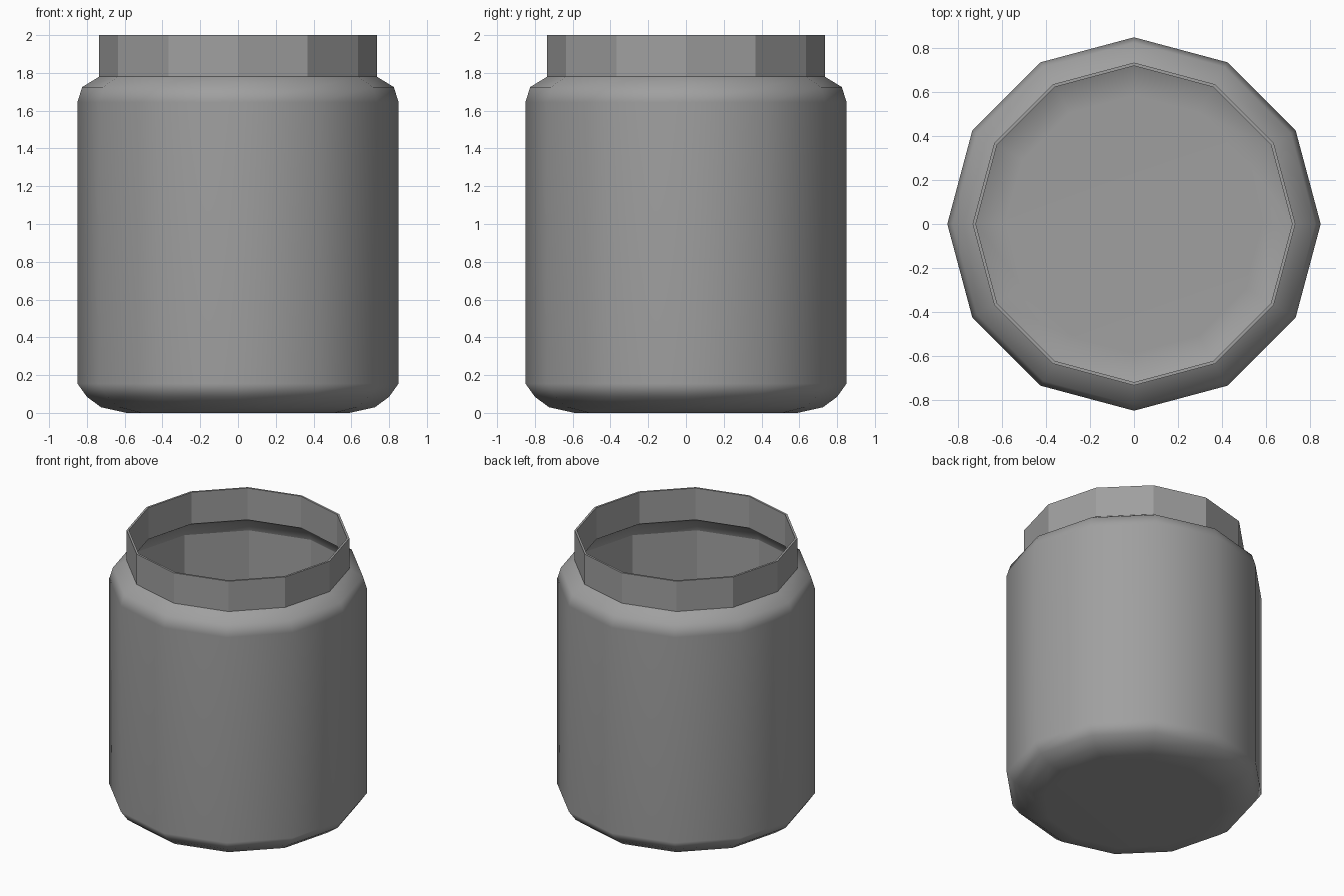
import bpy
import bmesh
from math import cos, sin, tau

SIDES = 12

cube = bpy.data.objects.get("Cube")
if cube:
    bpy.data.objects.remove(cube)

gray = bpy.data.materials.new("plain gray")
gray.use_nodes = True
color = (0.35, 0.35, 0.35, 1)
gray.diffuse_color = color
gray.node_tree.nodes["Principled BSDF"].inputs["Base Color"].default_value = color


def lathe(name, profile, flat_bands):
    """Turn an open (radius, height) profile, capping both ends."""
    bm = bmesh.new()
    rings = [[bm.verts.new((r * cos(tau * i / SIDES), r * sin(tau * i / SIDES), z))
              for i in range(SIDES)] for r, z in profile]
    for band, (low, high) in enumerate(zip(rings, rings[1:])):
        for i in range(SIDES):
            j = (i + 1) % SIDES
            face = bm.faces.new((low[i], low[j], high[j], high[i]))
            face.smooth = band not in flat_bands
    for ring in (rings[0][::-1], rings[-1]):
        bm.faces.new(ring).smooth = True
    # Flat bands keep crisp borders
    for edge in bm.edges:
        edge.smooth = all(f.smooth for f in edge.link_faces)
    mesh = bpy.data.meshes.new(name)
    bm.to_mesh(mesh)
    bm.free()
    mesh.materials.append(gray)
    obj = bpy.data.objects.new(name, mesh)
    bpy.context.collection.objects.link(obj)
    # Broad walls stay even while the rounded rims blend
    blend = obj.modifiers.new("even shading", 'WEIGHTED_NORMAL')
    blend.keep_sharp = True
    return obj


# Outside from the base up, over the neck rim, then down inside to the floor
outside = [(0.59, 0), (0.725, 0.03), (0.80, 0.085), (0.85, 0.155),
           (0.85, 1.645), (0.825, 1.725), (0.735, 1.78)]
neck = [(0.735, 2), (0.72, 2)]
inside = [(0.72, 1.77), (0.81, 1.715), (0.835, 1.64), (0.835, 0.16),
          (0.79, 0.095), (0.715, 0.045), (0.585, 0.015)]
neck_bands = {6, 7, 8}
inner_wall = {11}
lathe("open_jar", outside + neck + inside, neck_bands | inner_wall)
